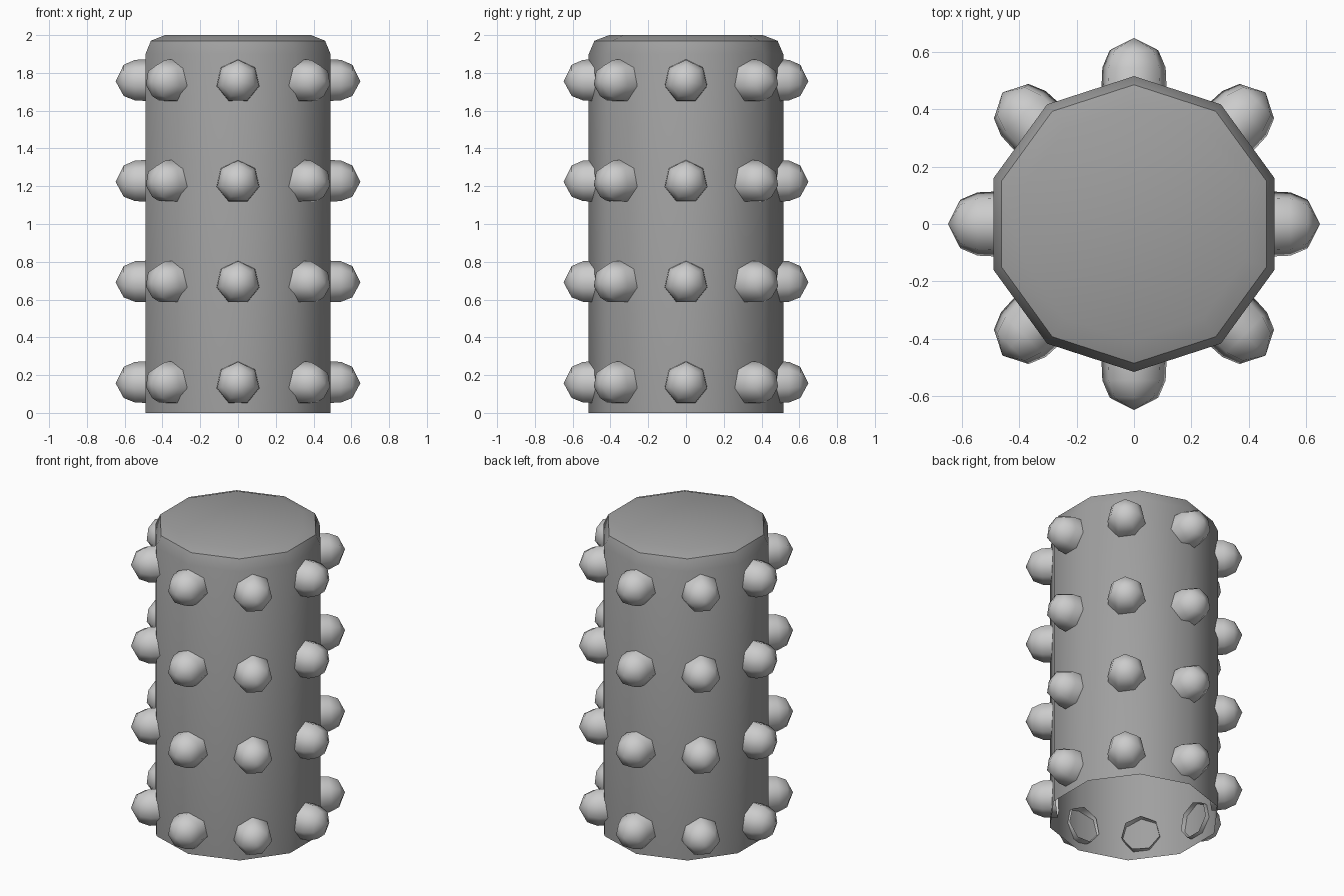
import bpy
import math
from mathutils import Matrix

if "Cube" in bpy.data.objects:
    bpy.data.objects.remove(bpy.data.objects["Cube"])


def material(name, value):
    m = bpy.data.materials.new(name)
    m.diffuse_color = (value, value, value, 1)
    m.use_nodes = True
    m.node_tree.nodes["Principled BSDF"].inputs["Base Color"].default_value = m.diffuse_color
    return m


def turned_mesh(name, profile, sides, start, closed_top):
    """Rings of (radius, height) around z; open at the bottom."""
    verts, faces = [], []
    for r, z in profile:
        for i in range(sides):
            a = start + 2 * math.pi * i / sides
            verts.append((r * math.cos(a), r * math.sin(a), z))
    for k in range(len(profile) - 1):
        for i in range(sides):
            j = (i + 1) % sides
            faces.append((k * sides + i, k * sides + j,
                          (k + 1) * sides + j, (k + 1) * sides + i))
    last = (len(profile) - 1) * sides
    if closed_top is None:
        faces.append(tuple(range(last, last + sides)))
    else:
        verts.append((0, 0, closed_top))
        tip = len(verts) - 1
        for i in range(sides):
            faces.append((last + i, last + (i + 1) % sides, tip))
    mesh = bpy.data.meshes.new(name)
    mesh.from_pydata(verts, [], faces)
    mesh.update()
    return mesh


def add(name, mesh, mat, angle, matrix=Matrix()):
    ob = bpy.data.objects.new(name, mesh)
    bpy.context.collection.objects.link(ob)
    ob.matrix_world = matrix
    if not mesh.materials:
        mesh.materials.append(mat)
        bpy.ops.object.select_all(action='DESELECT')
        ob.select_set(True)
        bpy.context.view_layer.objects.active = ob
        bpy.ops.object.shade_smooth_by_angle(angle=math.radians(angle))
    return ob


dark = material("dark_grey", 0.35)
light = material("light_grey", 0.8)

# Ten-sided drum: hollow, open below, rounded top rim
drum = turned_mesh("drum", [(0.515, 0), (0.515, 1.9), (0.485, 1.97), (0.407, 2.0)],
                   10, math.pi / 2, None)
add("drum", drum, dark, 40)

# Seven-sided rounded stud, pointing along local z, open at its base
stud = turned_mesh("stud", [(0.117, 0.46), (0.113, 0.545), (0.087, 0.605)],
                   7, 0, 0.648)

# Four rings of eight studs, one stud corner facing up
for level in range(4):
    z = 0.157 + level * 0.533
    for i in range(8):
        a = i * math.pi / 4
        out = (math.cos(a), math.sin(a))
        # local x -> up, local z -> outward
        m = Matrix(((0, -out[1], out[0], 0),
                    (0, out[0], out[1], 0),
                    (1, 0, 0, z),
                    (0, 0, 0, 1)))
        # keep the frame right-handed
        m = m @ Matrix.Rotation(0, 4, 'Z')
        if m.determinant() < 0:
            m = m @ Matrix.Scale(-1, 4, (0, 1, 0))
        add(f"stud_{level}_{i}", stud, light, 60, m)
